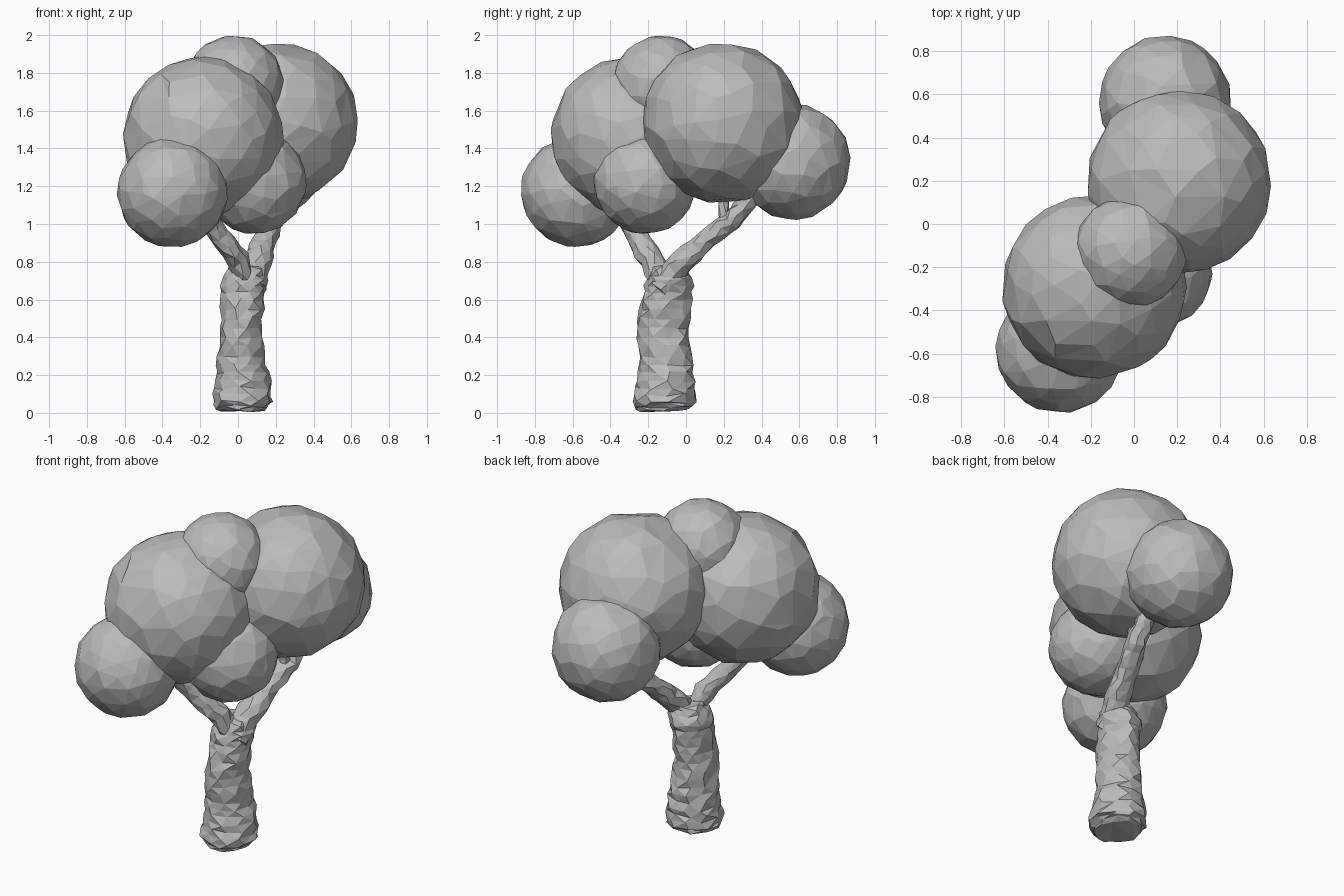
import bpy, bmesh, math, random
from mathutils import Vector, noise

if "Cube" in bpy.data.objects:
    bpy.data.objects.remove(bpy.data.objects["Cube"])

random.seed(4)

grey = bpy.data.materials.new("plain grey")
grey.use_nodes = True
tone = (0.5, 0.5, 0.5, 1)
grey.diffuse_color = tone
grey.node_tree.nodes["Principled BSDF"].inputs["Base Color"].default_value = tone


def finish(bm, name):
    bmesh.ops.recalc_face_normals(bm, faces=bm.faces)
    mesh = bpy.data.meshes.new(name)
    bm.to_mesh(mesh)
    bm.free()
    mesh.materials.append(grey)
    obj = bpy.data.objects.new(name, mesh)
    bpy.context.collection.objects.link(obj)
    return obj


def jitter(amount):
    return Vector([random.uniform(-amount, amount) for _ in range(3)])


# Faceted leaf ball with an uneven, chiselled surface
def leaf_ball(name, centre, radius):
    bm = bmesh.new()
    bmesh.ops.create_icosphere(bm, subdivisions=3, radius=1)
    for v in bm.verts:
        way = (v.co + jitter(0.07)).normalized()
        lump = 1.005 + 0.025 * noise.noise(way * 2.5 + Vector(centre) * 9)
        v.co = Vector(centre) + way * radius * lump
    obj = finish(bm, name)
    thin = obj.modifiers.new("coarse facets", 'DECIMATE')
    thin.ratio = 0.7


# Gnarled limb lofted through rings of (x, y, z, half width x, half width y)
def limb(name, rings, upright, sides=10, steps=3, rough=0.01):
    bm = bmesh.new()
    loops = []
    count = (len(rings) - 1) * steps
    axis = Vector(rings[-1][:3]) - Vector(rings[0][:3])
    turn = Vector((0, 0, 1)).rotation_difference(axis)
    for k in range(count + 1):
        i = min(k // steps, len(rings) - 2)
        t = k / steps - i
        x, y, z, rx, ry = [a + (b - a) * t for a, b in zip(rings[i], rings[i + 1])]
        loop = []
        for s in range(sides):
            a = math.tau * (s + 0.3 * (k % 2)) / sides
            off = Vector((rx * math.cos(a), ry * math.sin(a), 0))
            if not upright:
                off = turn @ off
            co = Vector((x, y, z)) + off + jitter(rough)
            co.z = max(co.z, 0)
            loop.append(bm.verts.new(co))
        loops.append(loop)
    for low, high in zip(loops, loops[1:]):
        for s in range(sides):
            n = (s + 1) % sides
            bm.faces.new((low[s], low[n], high[n], high[s]))
    bm.faces.new(loops[0])
    bm.faces.new(loops[-1])
    bmesh.ops.triangulate(bm, faces=bm.faces)
    finish(bm, name)


# Foliage
leaf_ball("front_large_foliage", (-0.185, -0.29, 1.46), 0.425)
leaf_ball("back_large_foliage", (0.21, 0.195, 1.535), 0.425)
leaf_ball("top_foliage", (-0.02, -0.13, 1.735), 0.262)
leaf_ball("front_low_foliage", (-0.345, -0.58, 1.17), 0.292)
leaf_ball("middle_low_foliage", (0.09, -0.215, 1.22), 0.272)
leaf_ball("back_low_foliage", (0.145, 0.565, 1.33), 0.306)

# Trunk with a flared foot
limb("trunk", [
    (0.02, -0.12, 0.01, 0.12, 0.13),
    (0.025, -0.115, 0.06, 0.16, 0.17),
    (0.025, -0.105, 0.17, 0.145, 0.155),
    (0.015, -0.11, 0.3, 0.125, 0.14),
    (0.015, -0.12, 0.45, 0.11, 0.14),
    (0.025, -0.105, 0.6, 0.115, 0.135),
    (0.035, -0.085, 0.71, 0.125, 0.125),
    (0.04, -0.09, 0.78, 0.085, 0.09),
], upright=True)

# Forked branches
limb("front_branch", [
    (0.06, -0.1, 0.66, 0.06, 0.07),
    (0.0, -0.18, 0.81, 0.06, 0.07),
    (-0.1, -0.26, 0.94, 0.055, 0.06),
    (-0.2, -0.34, 1.08, 0.06, 0.06),
], upright=False, sides=8, rough=0.008)
limb("back_branch", [
    (0.06, -0.13, 0.66, 0.09, 0.08),
    (0.1, -0.02, 0.8, 0.075, 0.065),
    (0.14, 0.11, 0.92, 0.065, 0.06),
    (0.18, 0.24, 1.02, 0.06, 0.055),
    (0.19, 0.33, 1.13, 0.055, 0.055),
    (0.18, 0.42, 1.24, 0.05, 0.05),
], upright=False, sides=8, rough=0.008)
# Short twig beneath the back foliage
limb("back_twig", [
    (0.17, 0.2, 1.0, 0.03, 0.03),
    (0.18, 0.2, 1.16, 0.03, 0.03),
], upright=False, sides=6, rough=0.005)
